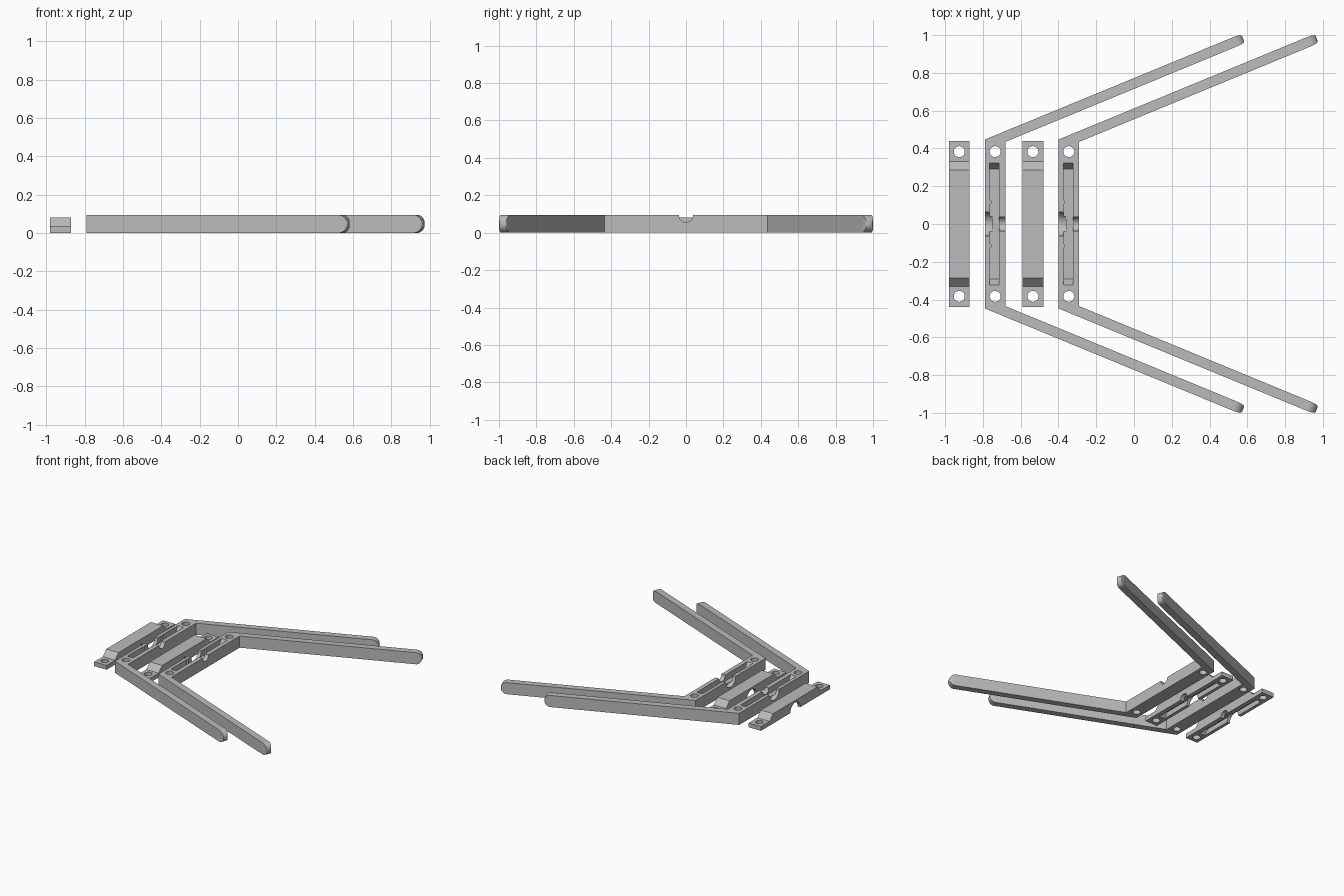
import bpy, bmesh
from math import sin, cos, pi, radians
from mathutils import Vector

if "Cube" in bpy.data.objects:
    bpy.data.objects.remove(bpy.data.objects["Cube"])

grey = bpy.data.materials.new("plain grey")
grey.use_nodes = True
colour = (0.5, 0.5, 0.5, 1)
grey.diffuse_color = colour
grey.node_tree.nodes["Principled BSDF"].inputs["Base Color"].default_value = colour

HEIGHT = 0.094      # fork height
WIDTH = 0.11        # bar width
HOLE_Y = 0.383


def make_object(name, bm):
    bmesh.ops.recalc_face_normals(bm, faces=bm.faces)
    mesh = bpy.data.meshes.new(name)
    bm.to_mesh(mesh)
    bm.free()
    mesh.materials.append(grey)
    obj = bpy.data.objects.new(name, mesh)
    bpy.context.collection.objects.link(obj)
    return obj


def prism(name, profile, x0, x1):
    """Extrude a (y, z) profile along x."""
    bm = bmesh.new()
    face = bm.faces.new([bm.verts.new((x0, y, z)) for y, z in profile])
    new = bmesh.ops.extrude_face_region(bm, geom=[face])["geom"]
    verts = [v for v in new if isinstance(v, bmesh.types.BMVert)]
    bmesh.ops.translate(bm, verts=verts, vec=(x1 - x0, 0, 0))
    return make_object(name, bm)


def disc(y, z, r, n=32):
    return [(y + r * cos(2 * pi * i / n), z + r * sin(2 * pi * i / n)) for i in range(n)]


def post(name, x, y, z0, z1, r):
    """Upright cylinder."""
    bm = bmesh.new()
    bmesh.ops.create_cone(bm, cap_ends=True, segments=32, radius1=r, radius2=r, depth=z1 - z0)
    bmesh.ops.translate(bm, verts=bm.verts, vec=(x, y, (z0 + z1) / 2))
    return make_object(name, bm)


def apply_modifier(obj, mod):
    bpy.ops.object.select_all(action="DESELECT")
    bpy.context.view_layer.objects.active = obj
    obj.select_set(True)
    bpy.ops.object.modifier_apply(modifier=mod.name)


def cut(obj, cutter):
    cutter.hide_render = True
    mod = obj.modifiers.new("cut", "BOOLEAN")
    mod.operation = "DIFFERENCE"
    mod.solver = "EXACT"
    mod.object = cutter
    apply_modifier(obj, mod)
    bpy.data.objects.remove(cutter)


def smooth(obj):
    bpy.ops.object.select_all(action="DESELECT")
    bpy.context.view_layer.objects.active = obj
    obj.select_set(True)
    bpy.ops.object.shade_smooth_by_angle(angle=radians(30))


def cut_bar(obj, x, slot, edge_z):
    """Screw holes, long slot and the cable notch, wide on one side and narrow on the other."""
    for side in (-1, 1):
        cut(obj, post("hole_cutter", x + WIDTH / 2, side * HOLE_Y, -0.1, 0.2, 0.029))
    cut(obj, prism("slot_cutter", slot, x + 0.026, x + 0.076))
    cut(obj, prism("wide_notch_cutter", disc(0, edge_z, 0.064), x - 0.02, x + 0.04))
    cut(obj, prism("narrow_notch_cutter", disc(0, edge_z, 0.038), x + 0.06, x + WIDTH + 0.02))


def clamp_plate(name, x):
    half = [(0.44, 0), (0.44, 0.035), (0.33, 0.035), (0.285, 0.08)]
    profile = half + [(-y, z) for y, z in reversed(half)]
    plate = prism(name, profile, x, x + WIDTH)
    slot = [(0.335, -0.01), (0.285, 0.04), (-0.285, 0.04), (-0.335, -0.01)]
    cut_bar(plate, x, slot, 0)
    smooth(plate)


def fork(name, x):
    bm = bmesh.new()
    outer, inner = Vector((x, 0.447)), Vector((x + WIDTH, 0.435))
    angle = radians(22.4)
    along, across = Vector((cos(angle), sin(angle))), Vector((-sin(angle), cos(angle)))
    half_w = (outer - inner).dot(across) / 2
    start = outer - across * half_w
    mid, length = HEIGHT / 2, 1.468

    # Cross-sections from the middle of the bar to the rounded arm tip
    rings = [(Vector((x, 0)), Vector((x + WIDTH, 0)), mid), (outer, inner, mid)]
    steps = 9
    for i in range(steps + 1):
        a = radians(86) * i / steps
        centre = start + along * (length - mid + mid * sin(a))
        w = half_w * (0.4 + 0.6 * cos(a) ** 0.6)
        rings.append((centre + across * w, centre - across * w, mid * cos(a)))
    previous = None
    for o, n, h in rings:
        ring = [bm.verts.new((p.x, p.y, z)) for p, z in
                ((o, mid - h), (n, mid - h), (n, mid + h), (o, mid + h))]
        if previous:
            for k in range(4):
                j = (k + 1) % 4
                bm.faces.new((previous[k], previous[j], ring[j], ring[k]))
        previous = ring
    bm.faces.new(previous)
    obj = make_object(name, bm)
    mirror = obj.modifiers.new("mirror", "MIRROR")
    mirror.use_axis = (False, True, False)
    apply_modifier(obj, mirror)

    slot = [(0.333, 0.108), (0.29, 0.045), (-0.29, 0.045), (-0.333, 0.108)]
    cut_bar(obj, x, slot, HEIGHT)
    smooth(obj)

    # Small grip ribs on the slot wall
    for side, label in ((1, "back"), (-1, "front")):
        smooth(post(f"{name}_{label}_rib", x + 0.024, side * 0.115, 0.03, HEIGHT - 0.001, 0.012))


for number, offset in enumerate((0, 0.39), 1):
    clamp_plate(f"clamp_plate_{number}", -0.98 + offset)
    fork(f"fork_{number}", -0.79 + offset)
